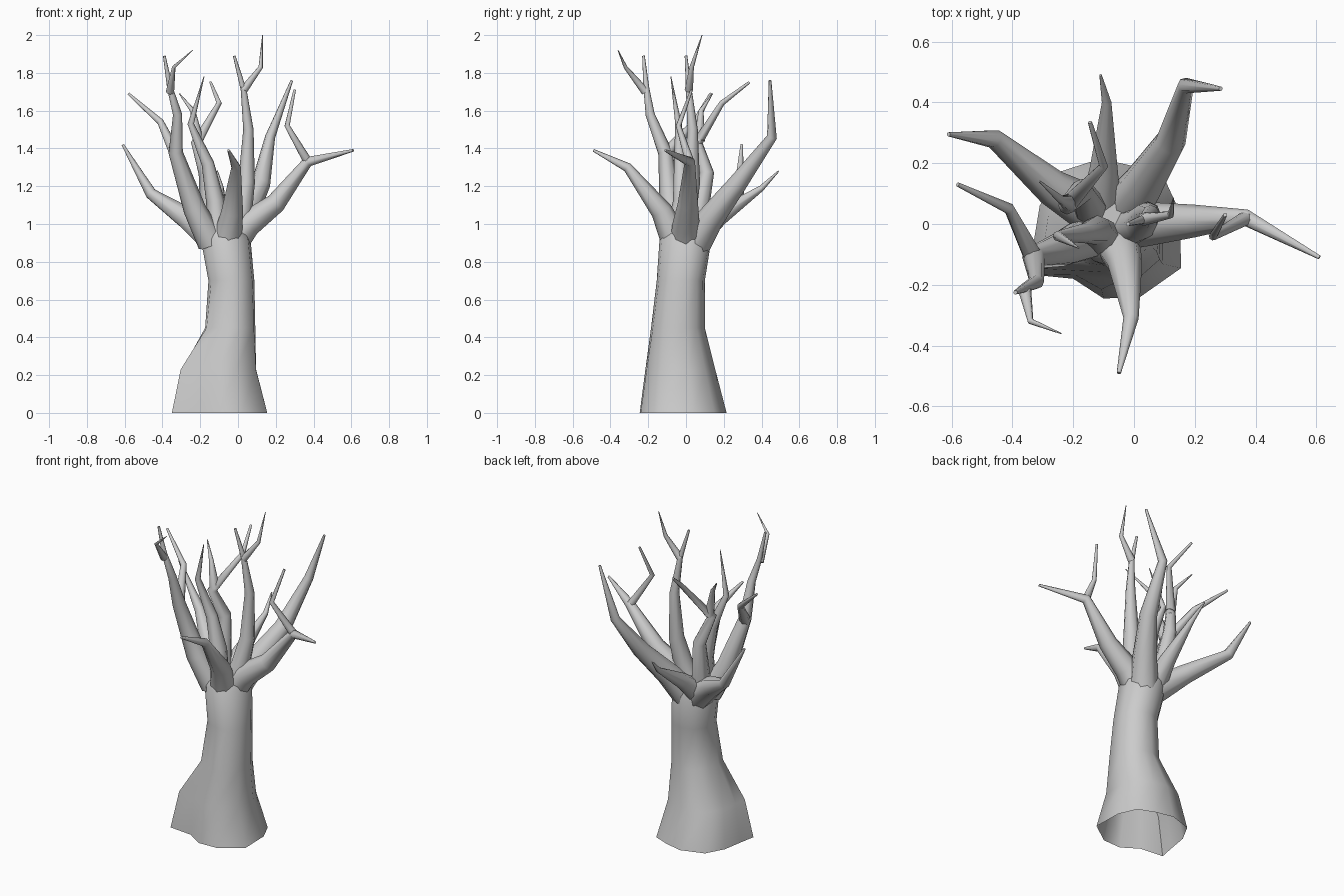
import bpy
import bmesh
import math
from mathutils import Vector

cube = bpy.data.objects.get("Cube")
if cube:
    bpy.data.objects.remove(cube, do_unlink=True)

bark = bpy.data.materials.new("grey bark")
bark.use_nodes = True
colour = (0.6, 0.6, 0.6, 1)
bark.diffuse_color = colour
bark.node_tree.nodes["Principled BSDF"].inputs["Base Color"].default_value = colour


def build_skin(name, rings, cap_start=False, cap_end=True):
    """Join equal rings of points into a smooth tube."""
    bm = bmesh.new()
    loops = [[bm.verts.new(point) for point in ring] for ring in rings]
    for low, high in zip(loops, loops[1:]):
        count = len(low)
        for i in range(count):
            j = (i + 1) % count
            bm.faces.new((low[i], low[j], high[j], high[i]))
    if cap_start:
        bm.faces.new(loops[0][::-1])
    if cap_end:
        bm.faces.new(loops[-1])
    bmesh.ops.recalc_face_normals(bm, faces=bm.faces)
    mesh = bpy.data.meshes.new(name)
    bm.to_mesh(mesh)
    bm.free()
    mesh.materials.append(bark)
    obj = bpy.data.objects.new(name, mesh)
    bpy.context.collection.objects.link(obj)
    bpy.ops.object.select_all(action="DESELECT")
    obj.select_set(True)
    bpy.context.view_layer.objects.active = obj
    bpy.ops.object.shade_smooth_by_angle(angle=math.radians(60))
    return obj


def branch(name, points, start, end=.007, sides=8):
    """Bent, tapering limb; the taper follows the length of the path."""
    path = [Vector(p) for p in points]
    lengths = [0]
    for a, b in zip(path, path[1:]):
        lengths.append(lengths[-1] + (b - a).length)
    rings = []
    side = Vector((1, 0, 0))
    for i, centre in enumerate(path):
        before = (centre - path[max(i - 1, 0)]).normalized()
        after = (path[min(i + 1, len(path) - 1)] - centre).normalized()
        along = (before + after).normalized()
        side = (side - along * side.dot(along)).normalized()
        other = along.cross(side)
        left = 1 - lengths[i] / lengths[-1]
        radius = end + (start - end) * left ** 1.15
        rings.append([centre + radius * (side * math.cos(a) + other * math.sin(a))
                      for a in (math.tau * k / sides for k in range(sides))])
    return build_skin(name, rings, cap_start=True)


# Trunk: irregular flared foot, rounder with height, open underneath
foot = [(.15, .04), (.1, .15), (.0, .19), (-.11, .215), (-.25, .17), (-.31, .06),
        (-.33, -.06), (-.35, -.165), (-.2, -.18), (-.1, -.245), (.02, -.24), (.155, -.145)]
levels = [(0, -.35, .155, -.245, .215, 1), (.23, -.31, .1, -.215, .155, .8),
          (.45, -.18, .095, -.185, .1, .4), (.7, -.16, .09, -.155, .1, .1),
          (.92, -.2, .07, -.14, .135, 0), (1, -.17, .03, -.09, .09, 0)]
foot_centre = Vector((-.0975, -.015))
trunk_rings = []
for z, left, right, front, back, lumpy in levels:
    ring = []
    for x, y in foot:
        offset = Vector((x, y)) - foot_centre
        lump = Vector((offset.x / .2525, offset.y / .23))
        unit = lump.normalized().lerp(lump, lumpy)
        ring.append(((left + right) / 2 + unit.x * (right - left) / 2,
                     (front + back) / 2 + unit.y * (back - front) / 2, z))
    trunk_rings.append(ring)
build_skin("trunk", trunk_rings)

# Long left limb with an upright twig
branch("left_limb", [(-.03, 0, .9), (.05, 0, 1), (.2, .01, 1.11),
                     (.37, .02, 1.33), (.61, -.11, 1.39)], .085)
branch("left_twig", [(.37, .02, 1.33), (.26, -.04, 1.52), (.3, .03, 1.71)], .024)

# Back left limb
branch("back_left_limb", [(-.03, .05, .9), (.03, .13, 1.03), (.12, .27, 1.21),
                          (.17, .455, 1.46), (.285, .445, 1.76)], .085)

# Front limb
branch("front_limb", [(-.06, -.05, .9), (-.03, -.13, 1.07),
                      (-.01, -.31, 1.3), (-.05, -.49, 1.39)], .08)

# Low right limb
branch("right_limb", [(-.11, .03, .9), (-.27, .12, 1.03),
                      (-.46, .28, 1.16), (-.61, .295, 1.42)], .085)

# Back limb
branch("back_limb", [(-.11, .04, .92), (-.1, .18, 1.04),
                     (-.09, .4, 1.19), (-.11, .49, 1.28)], .07, .004)

# Tall right limb with two twigs
branch("tall_right_limb", [(-.14, -.04, .9), (-.23, -.08, 1.08), (-.33, -.11, 1.38),
                           (-.32, -.19, 1.58), (-.36, -.21, 1.72), (-.39, -.225, 1.89)], .075)
branch("tall_right_twig", [(-.36, -.215, 1.7), (-.34, -.32, 1.83), (-.24, -.36, 1.92)], .022, .002)
branch("outer_right_twig", [(-.33, -.11, 1.37), (-.41, .05, 1.54), (-.58, .13, 1.69)], .033)

# Tall centre limb with a forked tip
branch("centre_limb", [(-.03, -.02, .92), (.02, 0, 1.06), (.045, .03, 1.22),
                       (.055, .035, 1.5), (.03, .015, 1.71), (-.02, 0, 1.89)], .065)
branch("centre_twig", [(.03, .015, 1.71), (.12, .03, 1.83), (.13, .085, 2)], .022, .002)

# Crooked inner limb
branch("inner_limb", [(-.1, -.05, .92), (-.12, -.02, 1.12), (-.16, -.03, 1.32),
                      (-.25, -.04, 1.53), (-.18, -.08, 1.78)], .065, .002)

# Rear inner limb with a side twig
branch("rear_inner_limb", [(-.14, .04, .92), (-.17, .11, 1.27), (-.22, .06, 1.43),
                           (-.1, .19, 1.64), (-.145, .335, 1.75)], .06)
branch("rear_inner_twig", [(-.21, .07, 1.44), (-.24, .08, 1.6), (-.31, .14, 1.69)], .03, .003)
